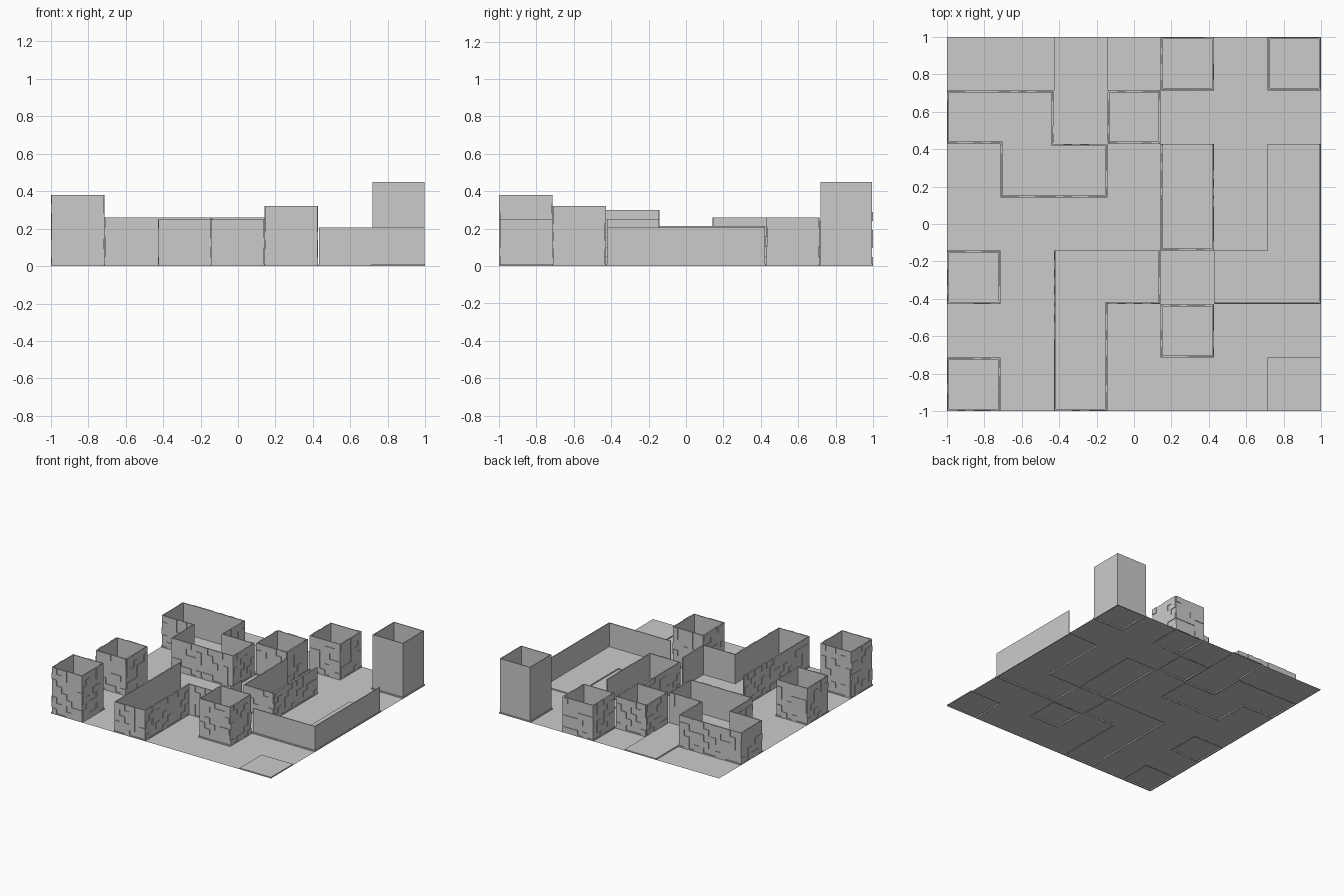
import bpy, bmesh, random

if "Cube" in bpy.data.objects:
    bpy.data.objects.remove(bpy.data.objects["Cube"])

random.seed(4)
N = 7
C = 2 / N            # cell size
OUT, INN = 0.005, 0.012   # wall outer / inner inset from the cell border
LIFT = 0.01          # raised floor height
SIDES = {"N": (0, 1), "S": (0, -1), "E": (1, 0), "W": (-1, 0)}


def make_object(name, bm):
    me = bpy.data.meshes.new(name)
    bm.to_mesh(me)
    bm.free()
    ob = bpy.data.objects.new(name, me)
    bpy.context.collection.objects.link(ob)
    return ob


def add_box(bm, x0, x1, y0, y1, z0, z1):
    vs = bmesh.ops.create_cube(bm, size=1)["verts"]
    for v in vs:
        v.co.x = x1 if v.co.x > 0 else x0
        v.co.y = y1 if v.co.y > 0 else y0
        v.co.z = z1 if v.co.z > 0 else z0


def add_quad(bm, pts):
    bm.faces.new([bm.verts.new(p) for p in pts])


def slab(bm, cell, d, t0, t1, a, b, z0, z1):
    """Upright slab on one side of a cell: t along the side, a..b inset depth."""
    cx, cy = -1 + (cell[0] + .5) * C, -1 + (cell[1] + .5) * C
    p, q = sorted((C / 2 - a, C / 2 - b))
    if d[0]:
        xs = sorted((cx + d[0] * p, cx + d[0] * q))
        add_box(bm, *xs, cy + t0, cy + t1, z0, z1)
    else:
        ys = sorted((cy + d[1] * p, cy + d[1] * q))
        add_box(bm, cx + t0, cx + t1, *ys, z0, z1)


def walls(name, cells, height, open_sides="", relief=True):
    """Thin walls round a group of cells, with shallow blocks on the outside."""
    bm = bmesh.new()
    for c in cells:
        for s, d in SIDES.items():
            if (c[0] + d[0], c[1] + d[1]) in cells:
                continue
            if s in open_sides or f"{s}{c[1]}" in open_sides.split():
                continue
            tx, ty = abs(d[1]), abs(d[0])
            ends = []
            for k in (-1, 1):
                n = (c[0] + k * tx, c[1] + k * ty)
                diag = (n[0] + d[0], n[1] + d[1])
                ext = -OUT if n not in cells else INN if diag in cells else 0
                ends.append(k * (C / 2 + ext))
            slab(bm, c, d, *ends, OUT, INN, 0, height)
            if relief:
                cols, rows = 6, max(3, round(height / (C / 6)))
                w, h = C * 0.94 / cols, height / rows
                for i in range(cols):
                    for j in range(rows):
                        if random.random() < 0.4:
                            t = -C * 0.47 + i * w
                            slab(bm, c, d, t, t + w, 0, OUT + .002, j * h, (j + 1) * h)
    return make_object(name, bm)


# cell groups that carry walls: name, cells, height, open sides, relief
groups = [
    ("front_left_tower", {(0, 0)}, .38, "", True),
    ("left_tower", {(0, 2)}, .30, "", True),
    ("front_tower", {(4, 1)}, .32, "", True),
    ("middle_tower", {(3, 5)}, .26, "", True),
    ("back_tower", {(4, 6)}, .29, "", True),
    ("corner_tower", {(6, 6)}, .45, "", False),
    ("stepped_block", {(0, 5), (1, 5), (1, 4), (2, 4)}, .26, "", True),
    ("hooked_block", {(2, 0), (2, 1), (2, 2), (3, 2)}, .25, "N2", True),
    ("long_block", {(4, 3), (4, 4)}, .215, "N4", True),
    ("right_block", {(5, 2), (6, 2), (6, 3), (6, 4)}, .205, "N2 N4 W3 W4", False),
]
for g in groups:
    walls(*g)

# floor: sheet at z = 0, lifted under the walled groups and three bare plates
raised = {c for g in groups for c in g[1]} | {(6, 0), (2, 5), (2, 6)}
bm = bmesh.new()
for i in range(N):
    for j in range(N):
        x0, y0 = -1 + i * C, -1 + j * C
        x1, y1 = x0 + C, y0 + C
        up = (i, j) in raised
        z = LIFT if up else 0
        add_quad(bm, [(x0, y0, z), (x1, y0, z), (x1, y1, z), (x0, y1, z)])
        if up:
            edges = {"N": ((x1, y1), (x0, y1)), "S": ((x0, y0), (x1, y0)),
                     "E": ((x1, y0), (x1, y1)), "W": ((x0, y1), (x0, y0))}
            for s, (a, b) in edges.items():
                if (i + SIDES[s][0], j + SIDES[s][1]) not in raised:
                    add_quad(bm, [(*a, 0), (*b, 0), (*b, z), (*a, z)])
bmesh.ops.remove_doubles(bm, verts=bm.verts, dist=1e-4)
make_object("floor", bm)
